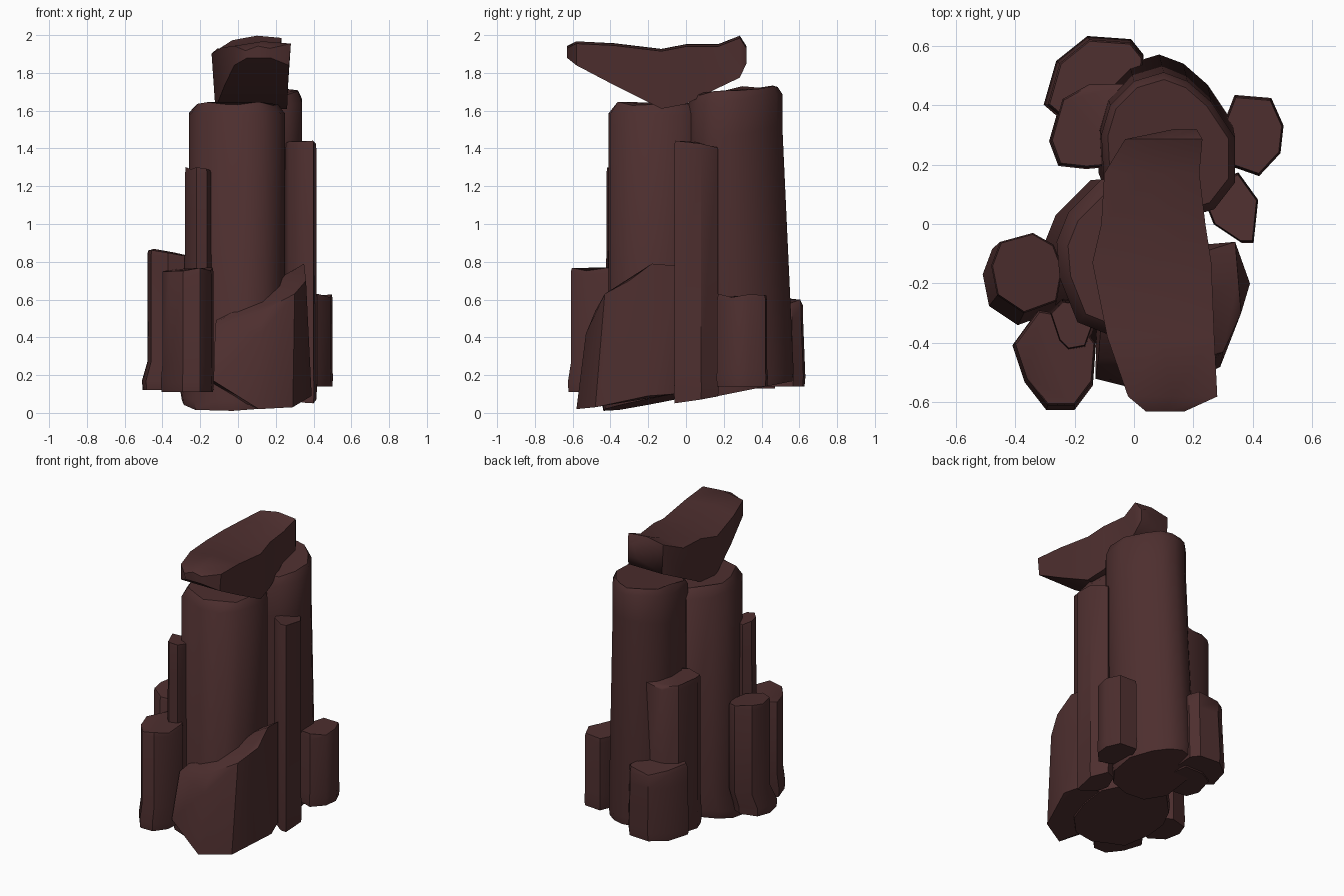
import bpy, bmesh, random

if "Cube" in bpy.data.objects:
    bpy.data.objects.remove(bpy.data.objects["Cube"])

random.seed(4)
rock = bpy.data.materials.new("dark_red_brown_rock")
rock.diffuse_color = (0.075, 0.028, 0.028, 1)
rock.use_nodes = True
rock.node_tree.nodes["Principled BSDF"].inputs["Base Color"].default_value = rock.diffuse_color


def finish(name, bm):
    bmesh.ops.recalc_face_normals(bm, faces=bm.faces)
    me = bpy.data.meshes.new(name)
    bm.to_mesh(me)
    bm.free()
    me.materials.append(rock)
    ob = bpy.data.objects.new(name, me)
    bpy.context.collection.objects.link(ob)
    return ob


def loft(name, rings):
    """Skin a closed solid over rings with equal point counts."""
    bm = bmesh.new()
    loops = [[bm.verts.new(p) for p in r] for r in rings]
    n = len(loops[0])
    for a, b in zip(loops, loops[1:]):
        for i in range(n):
            j = (i + 1) % n
            bm.faces.new((a[i], a[j], b[j], b[i]))
    bm.faces.new(loops[0][::-1])
    bm.faces.new(loops[-1])
    return finish(name, bm)


def column(name, poly, z0, z1, flare=1.06, shift=(0, 0), neck=0.14,
           bottom=(0, 0), top=(0, 0), bevel=0.02, inset=0.96, rough=0.012):
    """Faceted stone column: flared foot, straight shaft, chipped top."""
    cx = sum(p[0] for p in poly) / len(poly)
    cy = sum(p[1] for p in poly) / len(poly)

    def ring(z, s, k, tilt, r=0.0):
        out = []
        for x, y in poly:
            dx, dy = (x - cx) * s, (y - cy) * s
            dz = tilt[0] * dx + tilt[1] * dy + random.uniform(-r, r)
            out.append((cx + dx + shift[0] * k, cy + dy + shift[1] * k, z + dz))
        return out

    return loft(name, [
        ring(z0, flare * 0.97, 1, bottom),
        ring(z0 + 0.05, flare, 1, bottom),
        ring(z0 + 0.05 + neck, 1, 0, bottom),
        ring(z1 - bevel, 1, 0, top, rough),
        ring(z1, inset, 0, top, rough)])


# Two tall central columns
column("front_main_column",
       [(-.09, -.37), (0, -.41), (.13, -.4), (.22, -.31), (.25, -.18), (.24, -.03), (.17, .06),
        (.05, .14), (-.11, .15), (-.22, .04), (-.26, -.06), (-.25, -.18), (-.19, -.33)],
       0.065, 1.635, flare=1.06, shift=(-.03, -.02), bottom=(.06, .2),
       bevel=0.05, inset=0.85)
column("back_main_column",
       [(-.11, .3), (-.1, .12), (0, .02), (.14, .01), (.27, .05), (.34, .14),
        (.34, .29), (.26, .41), (.18, .48), (.1, .51), (0, .48), (-.08, .4)],
       0.12, 1.71, flare=1.02, shift=(-.015, .055), neck=1.3, bottom=(0, .2),
       top=(-.02, .12), bevel=0.04, inset=0.9)

# Slim columns on the flanks
column("right_slim_column",
       [(.25, .05), (.27, 0), (.36, -.06), (.4, -.06), (.415, .08), (.35, .17), (.28, .14)],
       0.07, 1.425, flare=1.03, bottom=(-.05, .15), top=(0, -.12))
column("left_slim_column",
       [(-.28, -.3), (-.25, -.39), (-.22, -.42), (-.165, -.41), (-.14, -.34),
        (-.16, -.27), (-.24, -.26)],
       0.12, 1.29, flare=1.1, neck=.9, top=(-.1, 0))
column("back_left_column",
       [(-.28, .28), (-.25, .2), (-.16, .19), (-.05, .2), (0, .33), (-.02, .47),
        (-.15, .47), (-.24, .42)],
       0.13, 1.13, flare=1.04, rough=.02)

# Short outer columns
column("front_left_short_column",
       [(-.4, -.4), (-.36, -.52), (-.29, -.61), (-.2, -.61), (-.14, -.53),
        (-.13, -.4), (-.2, -.31), (-.32, -.29)],
       0.11, 0.76, flare=1.04, shift=(-.003, -.01), neck=.1)
column("left_short_column",
       [(-.48, -.14), (-.46, -.24), (-.37, -.3), (-.26, -.26), (-.24, -.15),
        (-.27, -.07), (-.34, -.03), (-.45, -.06)],
       0.12, 0.845, flare=1.07, shift=(-.02, -.03), neck=.1, top=(-.1, .03))
column("right_short_column",
       [(.29, .3), (.32, .2), (.42, .165), (.49, .24), (.5, .33), (.46, .42), (.34, .43)],
       0.14, 0.62, flare=1.03, neck=.04)
column("back_short_column",
       [(-.29, .4), (-.22, .34), (-.06, .34), (.02, .44), (.03, .56), (-.01, .61),
        (-.15, .62), (-.25, .54)],
       0.14, 0.60, flare=1.05, shift=(-.005, .005), neck=.3, top=(0, -.08))

# Sloping buttress boulder at the front right foot
bm = bmesh.new()
for p in [(.11, -.58, .02), (.29, -.48, .03), (.39, -.2, .09), (.34, -.06, .1),
          (0, -.5, .12), (-.13, -.52, .17), (-.12, -.1, .12),
          (.12, -.53, .42), (.13, -.48, .54), (.3, -.43, .63), (.36, -.3, .7),
          (.35, -.18, .79), (.34, -.06, .78), (-.12, -.45, .47), (-.1, -.2, .53)]:
    bm.verts.new(p)
bmesh.ops.convex_hull(bm, input=bm.verts)
bmesh.ops.dissolve_limit(bm, angle_limit=0.12, verts=bm.verts, edges=bm.edges)
finish("front_buttress", bm)

# Balanced cap rock: y, top x range, bottom x range, top z, bottom z
sections = [(-.63, .04, .17, .05, .17, 1.93, 1.88),
            (-.58, -.02, .28, -.02, .27, 1.955, 1.84),
            (-.38, -.09, .27, -.07, .265, 1.945, 1.735),
            (-.13, -.14, .26, -.12, .26, 1.915, 1.61),
            (.0, -.11, .24, -.1, .24, 1.94, 1.635),
            (.17, -.1, .22, -.08, .21, 1.94, 1.72),
            (.285, -.03, .23, -.02, .23, 1.985, 1.775),
            (.32, .14, .21, .14, .21, 1.93, 1.85)]
loft("cap_rock", [[(a, y, t - .012), ((a + b) / 2, y, t + .012), (b, y, t), (d, y, z), (c, y, z)]
                  for y, a, b, c, d, t, z in sections])

# Soft shafts, crisp breaks
for ob in bpy.context.collection.objects:
    ob.select_set(True)
    bpy.context.view_layer.objects.active = ob
bpy.ops.object.shade_smooth_by_angle(angle=0.72)
